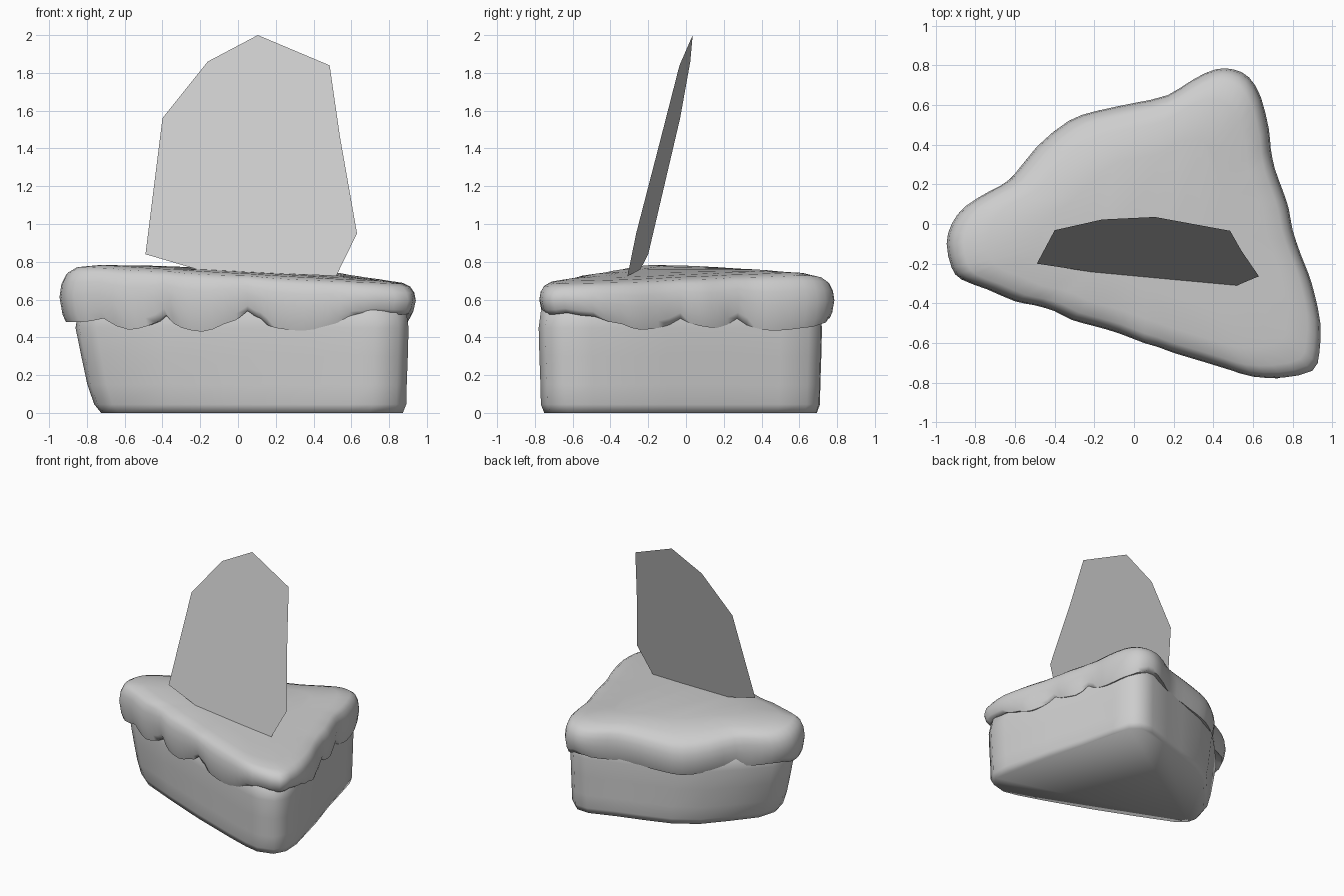
import bpy, bmesh, math
from mathutils import Vector

if "Cube" in bpy.data.objects:
    bpy.data.objects.remove(bpy.data.objects["Cube"], do_unlink=True)

# One plain grey material
GREY = (0.61, 0.61, 0.61, 1)
grey = bpy.data.materials.new("plain_grey")
grey.use_nodes = True
grey.diffuse_color = GREY
grey.node_tree.nodes["Principled BSDF"].inputs["Base Color"].default_value = GREY


def make_object(name, bm, smooth_angle=None):
    if smooth_angle:
        bmesh.ops.recalc_face_normals(bm, faces=bm.faces)
    mesh = bpy.data.meshes.new(name)
    bm.to_mesh(mesh)
    bm.free()
    mesh.materials.append(grey)
    obj = bpy.data.objects.new(name, mesh)
    bpy.context.collection.objects.link(obj)
    if smooth_angle:
        bpy.ops.object.select_all(action='DESELECT')
        obj.select_set(True)
        bpy.context.view_layer.objects.active = obj
        bpy.ops.object.shade_smooth_by_angle(angle=math.radians(smooth_angle))


def loft(name, rings, smooth_angle):
    """Skin a stack of equal-length closed rings and cap both ends."""
    bm = bmesh.new()
    loops = [[bm.verts.new(p) for p in ring] for ring in rings]
    n = len(loops[0])
    for a, b in zip(loops, loops[1:]):
        for i in range(n):
            j = (i + 1) % n
            bm.faces.new((a[i], a[j], b[j], b[i]))
    bm.faces.new(loops[0])
    bm.faces.new(loops[-1])
    make_object(name, bm, smooth_angle)


def rounded(outline):
    """Add a curved midpoint to each segment; the third value sags into scallops."""
    pts = [Vector(p) for p in outline]
    out = []
    for i, p in enumerate(pts):
        q, before, after = pts[(i + 1) % len(pts)], pts[i - 1], pts[(i + 2) % len(pts)]
        mid = (9 * (p + q) - before - after) / 16
        mid.z = (p.z + q.z) / 2 - .18 * abs(p.z - q.z)
        out += [p, mid]
    return out


CX, CY = 0.1, 0.0


def scaled(x, y, s):
    return CX + (x - CX) * s, CY + (y - CY) * s


def icing_top(x, y):
    """Sloping top plane that rolls down towards the back left side."""
    d = max(0, -.5 * x + .866 * y - .2)
    return .757 - .05 * x + .03 * y - .7 * d * d


# Cake wedge: rounded triangle with a bulging back, tapering inward at the tip
base = [(-.86, -.12), (-.84, -.2), (-.75, -.265), (-.4, -.4), (0, -.545), (.4, -.69),
        (.6, -.755), (.72, -.78), (.85, -.745), (.903, -.65), (.897, -.5), (.8, -.1),
        (.71, .2), (.635, .5), (.595, .65), (.52, .715), (.41, .72), (.2, .645), (0, .585),
        (-.25, .51), (-.46, .395), (-.64, .215), (-.81, .03)]
# (height, overall scale, extra narrowing of the tip side)
base_rows = [(0, .962, .88), (.045, .985, .9), (.15, .988, .94),
             (.3, .995, .97), (.45, 1, 1), (.54, .985, 1), (.62, .88, 1)]
rings = []
for z, s, tip in base_rows:
    ring = []
    for x, y in base:
        px, py = scaled(x, y, s)
        ring.append((px * tip if px < 0 else px, py, z))
    rings.append(ring)
loft("cake_wedge", rings, 100)

# Icing: outline with the height of its scalloped lower edge
icing = [(-.945, -.1, .48), (-.92, 0, .5), (-.85, .09, .5), (-.72, .17, .48), (-.62, .23, .47),
         (-.49, .39, .45), (-.33, .52, .43), (-.19, .57, .44), (0, .61, .46), (.17, .65, .47),
         (.3, .73, .48), (.41, .78, .5), (.5, .78, .5), (.58, .74, .47), (.64, .64, .45),
         (.68, .48, .435), (.69, .38, .45), (.71, .28, .5), (.75, .17, .45), (.78, .08, .46),
         (.8, -.03, .5), (.84, -.15, .45), (.88, -.25, .44), (.91, -.35, .47), (.94, -.5, .51),
         (.935, -.65, .53), (.9, -.74, .52), (.75, -.775, .53), (.6, -.77, .51),
         (.48, -.735, .46), (.35, -.695, .435), (.2, -.65, .45), (.12, -.62, .5),
         (.05, -.6, .54), (-.08, -.55, .47), (-.2, -.515, .43), (-.31, -.485, .45),
         (-.4, -.44, .52), (-.5, -.41, .46), (-.6, -.39, .44), (-.74, -.33, .5),
         (-.87, -.28, .48), (-.92, -.22, .48)]
# (outline scale, fraction of the way from lower edge to top)
icing_rows = [(.9, .04), (.967, 0), (.985, .14), (1, .45), (.99, .68), (.965, .85),
              (.92, .94), (.8, .985), (.55, 1)]
rings = []
for s, f in icing_rows:
    ring = []
    for x, y, low in rounded(icing):
        px, py = scaled(x, y, s)
        ring.append((px, py, low + (icing_top(px, py) - low) * f))
    rings.append(ring)
loft("icing", rings, 75)

# Upright flat card, leaning back on top of the icing
card = [(-.49, .84), (-.4, 1.56), (-.16, 1.86), (.105, 2.0), (.485, 1.84), (.54, 1.46),
        (.63, .95), (.52, .725), (-.2, .755)]
bm = bmesh.new()
bm.faces.new([bm.verts.new((x, -.445 - .081 * x + .2445 * z, z)) for x, z in reversed(card)])
make_object("standing_card", bm)
